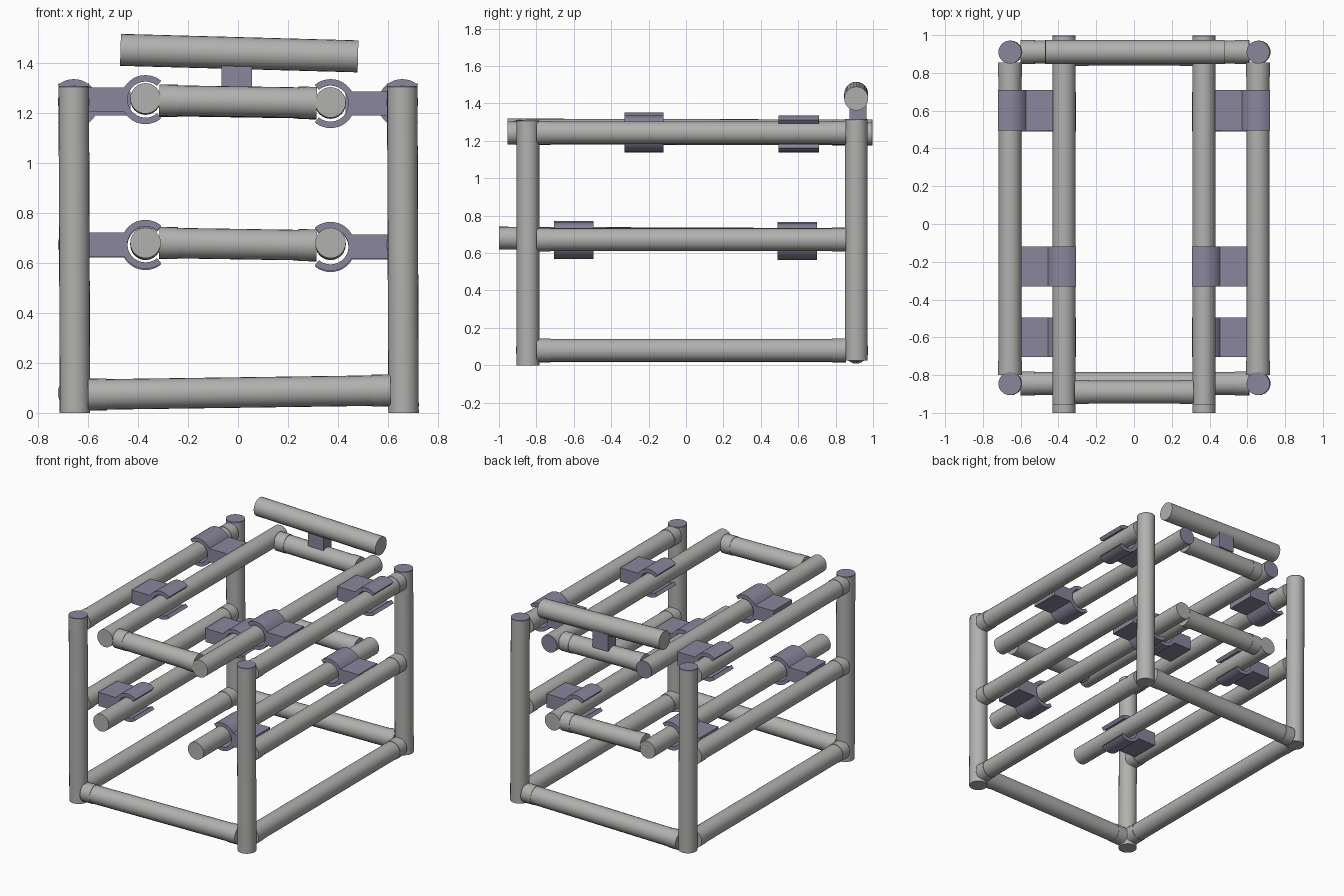
import bpy, bmesh, math
from mathutils import Vector

if "Cube" in bpy.data.objects:
    bpy.data.objects.remove(bpy.data.objects["Cube"], do_unlink=True)


def make_material(name, color):
    mat = bpy.data.materials.new(name)
    mat.use_nodes = True
    mat.diffuse_color = color
    mat.node_tree.nodes["Principled BSDF"].inputs["Base Color"].default_value = color
    return mat


GREY = make_material("pipe grey", (0.44, 0.44, 0.43, 1))
SLATE = make_material("clip slate", (0.25, 0.24, 0.33, 1))
R = 0.061          # pipe radius
COLLAR = 0.064     # radius of the end sleeves
POST_X, RAIL_X = 0.657, 0.37
FRONT_Y, BACK_Y = -0.845, 0.91


def finish(name, bm, mat):
    bmesh.ops.recalc_face_normals(bm, faces=bm.faces)
    mesh = bpy.data.meshes.new(name)
    bm.to_mesh(mesh)
    bm.free()
    mesh.materials.append(mat)
    obj = bpy.data.objects.new(name, mesh)
    bpy.context.collection.objects.link(obj)
    bpy.ops.object.select_all(action="DESELECT")
    obj.select_set(True)
    bpy.context.view_layer.objects.active = obj
    bpy.ops.object.shade_smooth_by_angle(angle=math.radians(35))
    return obj


def add_tube(bm, a, b, radius):
    axis = b - a
    rot = axis.to_track_quat("Z", "Y").to_matrix().to_4x4()
    rot.translation = (a + b) / 2
    bmesh.ops.create_cone(bm, cap_ends=True, segments=24, radius1=radius,
                          radius2=radius, depth=axis.length, matrix=rot)


def pipe(name, a, b, collars=False, mat=GREY, radius=R):
    a, b = Vector(a), Vector(b)
    bm = bmesh.new()
    add_tube(bm, a, b, radius)
    if collars:
        step = (b - a).normalized() * 0.075
        add_tube(bm, a, a + step, COLLAR)
        add_tube(bm, b - step, b, COLLAR)
    return finish(name, bm, mat)


# C-shaped clip gripping one pipe, with a plate reaching the neighbouring pipe
def clip(name, x, z, y0, y1, direction):
    outer, inner, half, reach = 0.098, 0.072, 0.048, 0.228

    def arc(radius, start, end, steps):
        angles = [math.radians(start + (end - start) * i / steps) for i in range(steps + 1)]
        return [(radius * math.cos(t), radius * math.sin(t)) for t in angles]

    profile = arc(outer, 50, 151, 10) + [(-reach, half), (-reach, -half)]
    profile += arc(outer, 209, 310, 10) + arc(inner, 310, 50, 24)
    bm = bmesh.new()
    verts = [bm.verts.new((x - direction * u, y0, z + v)) for u, v in profile]
    face = bm.faces.new(verts)
    moved = bmesh.ops.extrude_face_region(bm, geom=[face])["geom"]
    bmesh.ops.translate(bm, vec=(0, y1 - y0, 0),
                        verts=[v for v in moved if isinstance(v, bmesh.types.BMVert)])
    return finish(name, bm, SLATE)


for side, s in (("right", -1), ("left", 1)):
    x, rx = s * POST_X, s * RAIL_X
    # Corner posts with slate caps
    for end, y, bottom, top in (("front", FRONT_Y, 0.0, 1.3), ("back", BACK_Y, 0.025, 1.31)):
        foot = s * (POST_X + s * 0.005)
        pipe(f"{end}_post_{side}", (foot, y, bottom), (x, y, top))
        pipe(f"{end}_post_cap_{side}", (x, y, top), (x, y, top + 0.008), mat=SLATE)
    # Fixed side rails
    for level, z in (("bottom", 0.08), ("middle", 0.672), ("top", 1.243)):
        pipe(f"{level}_side_rail_{side}", (x, FRONT_Y + 0.045, z),
             (x, BACK_Y - 0.055, z), collars=True)
    # Sliding inner rails
    pipe(f"lower_inner_rail_{side}", (rx, -1, 0.68), (rx, 0.96, 0.672))
    tilt = -0.008 * s
    pipe(f"upper_inner_rail_{side}", (rx, -0.955, 1.25 + tilt), (rx, 0.99, 1.245 + tilt))
    pipe(f"upper_inner_rail_cap_{side}", (rx, 0.99, 1.245 + tilt),
         (rx, 0.998, 1.245 + tilt), mat=SLATE)
    # Clips between the inner and outer rails
    clip(f"upper_front_clip_{side}", rx, 1.245 + tilt, -0.33, -0.12, s)
    clip(f"upper_back_clip_{side}", x, 1.237, 0.495, 0.71, -s)
    clip(f"lower_front_clip_{side}", rx, 0.67 + tilt / 2, -0.705, -0.495, s)
    clip(f"lower_back_clip_{side}", rx, 0.665 + tilt / 2, 0.49, 0.7, s)

# Bottom cross bars between the posts
for end, y in (("front", FRONT_Y), ("back", BACK_Y)):
    pipe(f"bottom_{end}_bar", (-0.6, y, 0.073), (0.61, y, 0.09), collars=True)

# Cross bars joining the inner rails
for name, y, z in (("upper_front_bar", -0.89, 1.245), ("upper_back_bar", 0.91, 1.243),
                   ("lower_back_bar", 0.9, 0.675)):
    pipe(name, (-0.315, y, z + 0.005), (0.315, y, z - 0.005), collars=True)

# Push handle on a short stem
pipe("handle_bar", (-0.47, 0.91, 1.452), (0.48, 0.91, 1.426), radius=0.064)
bm = bmesh.new()
bmesh.ops.create_cube(bm, size=1)
bmesh.ops.scale(bm, vec=(0.122, 0.09, 0.12), verts=bm.verts)
bmesh.ops.translate(bm, vec=(-0.005, 0.92, 1.345), verts=bm.verts)
finish("handle_stem", bm, SLATE)
